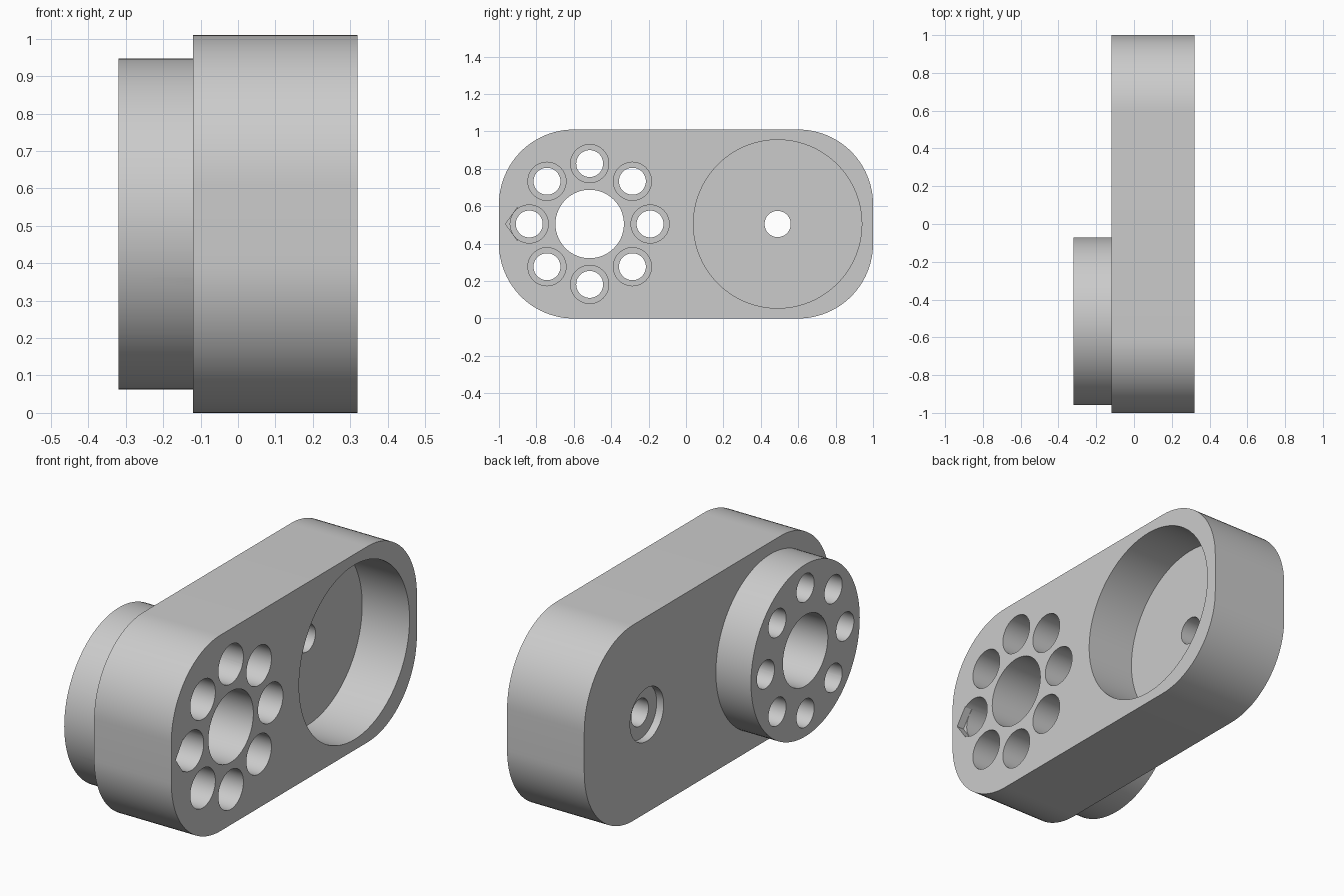
import bpy, bmesh, math
from mathutils import Vector

default = bpy.data.objects.get("Cube")
if default:
    bpy.data.objects.remove(default, do_unlink=True)

grey = bpy.data.materials.new("Plain grey")
grey.use_nodes = True
colour = (0.6, 0.6, 0.6, 1)
grey.diffuse_color = colour
grey.node_tree.nodes["Principled BSDF"].inputs["Base Color"].default_value = colour

MID_Z = 0.505          # height of the centre line
FACE, BACK, TIP = 0.32, -0.12, -0.32   # pocket face, body back, boss end
HUB_Y, POCKET_Y = -0.515, 0.49


def prism(name, outline, x0, x1):
    """Extrude a (y, z) outline along x."""
    bm = bmesh.new()
    base = bm.faces.new([bm.verts.new((x0, y, z)) for y, z in outline])
    new = bmesh.ops.extrude_face_region(bm, geom=[base])["geom"]
    bmesh.ops.translate(bm, vec=Vector((x1 - x0, 0, 0)),
                        verts=[v for v in new if isinstance(v, bmesh.types.BMVert)])
    bmesh.ops.recalc_face_normals(bm, faces=bm.faces)
    mesh = bpy.data.meshes.new(name)
    bm.to_mesh(mesh)
    bm.free()
    mesh.materials.append(grey)
    obj = bpy.data.objects.new(name, mesh)
    bpy.context.collection.objects.link(obj)
    return obj


def arc(y, z, r, start, end, steps):
    angles = [math.radians(start + (end - start) * i / steps) for i in range(steps + 1)]
    return [(y + r * math.cos(a), z + r * math.sin(a)) for a in angles]


def cylinder(name, y, z, r, x0, x1, sides=64):
    return prism(name, arc(y, z, r, 0, 360, sides)[:-1], x0, x1)


def combine(target, other, operation):
    """Apply a boolean and drop the helper."""
    bpy.context.view_layer.objects.active = target
    mod = target.modifiers.new("boolean", "BOOLEAN")
    mod.operation, mod.solver, mod.object = operation, "EXACT", other
    bpy.ops.object.modifier_apply(modifier=mod.name)
    bpy.data.objects.remove(other, do_unlink=True)


# Rounded block
R = 0.4
outline = []
for i, (sy, sz) in enumerate([(1, 1), (-1, 1), (-1, -1), (1, -1)]):
    outline += arc(sy * (1 - R), MID_Z + sz * (MID_Z - R), R, 90 * i, 90 * i + 90, 24)
arm = prism("crank_arm", outline, BACK, FACE)

# Round boss on the back
combine(arm, cylinder("boss", HUB_Y, MID_Z, 0.443, TIP, BACK + 0.05, 96), "UNION")

# Wide pocket, its centre hole and the recess behind it
combine(arm, cylinder("pocket", POCKET_Y, MID_Z, 0.45, 0.05, 0.4, 96), "DIFFERENCE")
combine(arm, cylinder("pin_hole", POCKET_Y, MID_Z, 0.07, -0.4, 0.4), "DIFFERENCE")
combine(arm, cylinder("pin_recess", POCKET_Y, MID_Z, 0.137, -0.4, BACK + 0.04), "DIFFERENCE")

# Hub bore and ring of stepped bolt holes
combine(arm, cylinder("bore", HUB_Y, MID_Z, 0.183, -0.4, 0.4), "DIFFERENCE")
for i in range(8):
    a = math.radians(45 * i)
    y, z = HUB_Y + 0.323 * math.cos(a), MID_Z + 0.323 * math.sin(a)
    combine(arm, cylinder("bolt_hole", y, z, 0.072, -0.4, 0.4, 48), "DIFFERENCE")
    combine(arm, cylinder("bolt_recess", y, z, 0.102, 0.05, 0.4, 48), "DIFFERENCE")

# Small pointer notch beside the outermost bolt hole
notch = [(-0.965, MID_Z), (-0.9, MID_Z - 0.09), (-0.9, MID_Z + 0.09)]
combine(arm, prism("notch", notch, FACE - 0.04, 0.4), "DIFFERENCE")

bpy.ops.object.select_all(action="DESELECT")
arm.select_set(True)
bpy.context.view_layer.objects.active = arm
bpy.ops.object.shade_smooth_by_angle(angle=math.radians(30))
